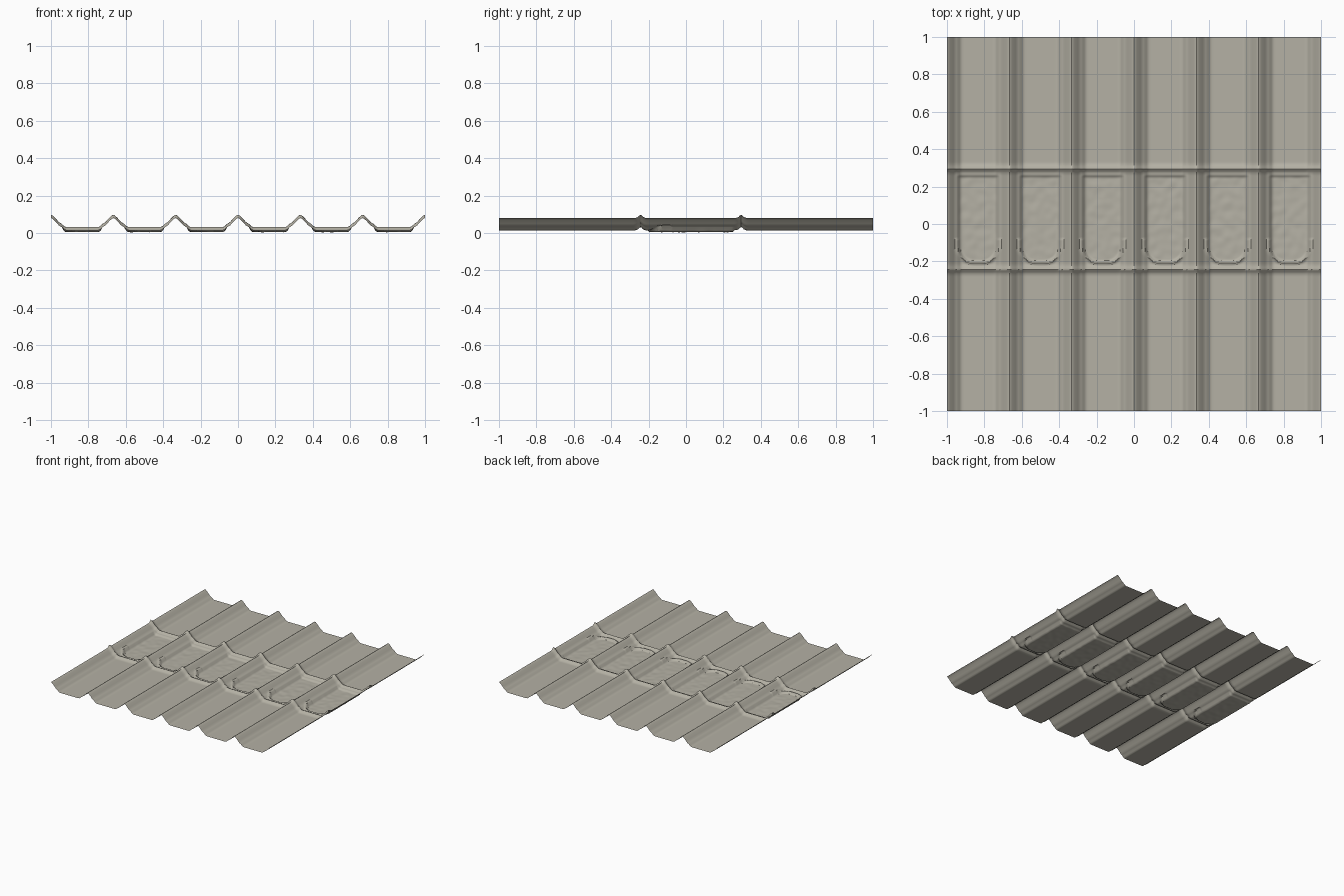
import bpy, bmesh, math
from mathutils import Vector, noise

if "Cube" in bpy.data.objects:
    bpy.data.objects.remove(bpy.data.objects["Cube"])

BAY = 1 / 3          # spacing of the long ribs
BASE = 0.014         # height of the flat pans
# half profile of a long rib: distance from crest, height above the pan
RIB = [(0, .066), (.009, .062), (.03, .041), (.042, .027), (.052, .021),
       (.06, .016), (.072, .003), (.085, 0), (1, 0)]
# half profile of a cross bead
BEAD = [(0, .018), (.006, .015), (.014, .006), (.026, .001), (.035, 0), (9, 0)]
BEADS_Y = (-0.243, 0.295)


def lookup(profile, d):
    for (a, za), (b, zb) in zip(profile, profile[1:]):
        if d <= b:
            return za + (zb - za) * (d - a) / (b - a)
    return profile[-1][1]


def smooth(t):
    t = max(0.0, min(1.0, t))
    return t * t * (3 - 2 * t)


def panel_distance(u, y):
    """Signed distance to a panel with a square top and round bottom."""
    half, top, bottom = 0.112, 0.262, -0.21
    r = 0.095 if y < 0 else 0.008
    cy, hy = (top + bottom) / 2, (top - bottom) / 2
    qx, qy = abs(u) - half + r, abs(y - cy) - hy + r
    return math.hypot(max(qx, 0), max(qy, 0)) + min(max(qx, qy), 0) - r


def height(x, y):
    u = (x + 1) % BAY - BAY / 2
    z = BASE + lookup(RIB, max(0, BAY / 2 - abs(u)))
    z += sum(lookup(BEAD, abs(y - b)) for b in BEADS_Y)
    if BEADS_Y[0] < y < BEADS_Y[1]:
        # pressed panel with a raised lip at its round end
        d = panel_distance(u, y)
        z -= 0.008 * smooth(-d / 0.014)
        lip = 0.009 if y < -0.08 else 0.002
        z += lip * math.exp(-(d / 0.008) ** 2)
        # light hammered finish inside the panel
        z += 0.0025 * noise.noise(Vector((x * 22, y * 22, 0))) * smooth(-d / 0.03)
    return max(0.0, z)


# sheet stations: dense across the pressed band, sparse on the plain runs
nx = 240
xs = [-1 + 2 * i / nx for i in range(nx + 1)]
ys = [-1, -0.65] + [-0.3 + 0.007 * i for i in range(93)] + [0.37, 0.65, 1]

bm = bmesh.new()
rows = [[bm.verts.new((x, y, height(x, y))) for x in xs] for y in ys]
for low, high in zip(rows, rows[1:]):
    for i in range(nx):
        bm.faces.new((low[i], low[i + 1], high[i + 1], high[i]))

mesh = bpy.data.meshes.new("ribbed_sheet")
bm.to_mesh(mesh)
bm.free()
sheet = bpy.data.objects.new("ribbed_sheet", mesh)
bpy.context.collection.objects.link(sheet)

# single warm grey finish
grey = bpy.data.materials.new("warm grey metal")
grey.diffuse_color = (0.46, 0.44, 0.375, 1)
grey.use_nodes = True
grey.node_tree.nodes["Principled BSDF"].inputs["Base Color"].default_value = grey.diffuse_color
mesh.materials.append(grey)

bpy.context.view_layer.objects.active = sheet
sheet.select_set(True)
bpy.ops.object.shade_smooth_by_angle(angle=math.radians(40))
